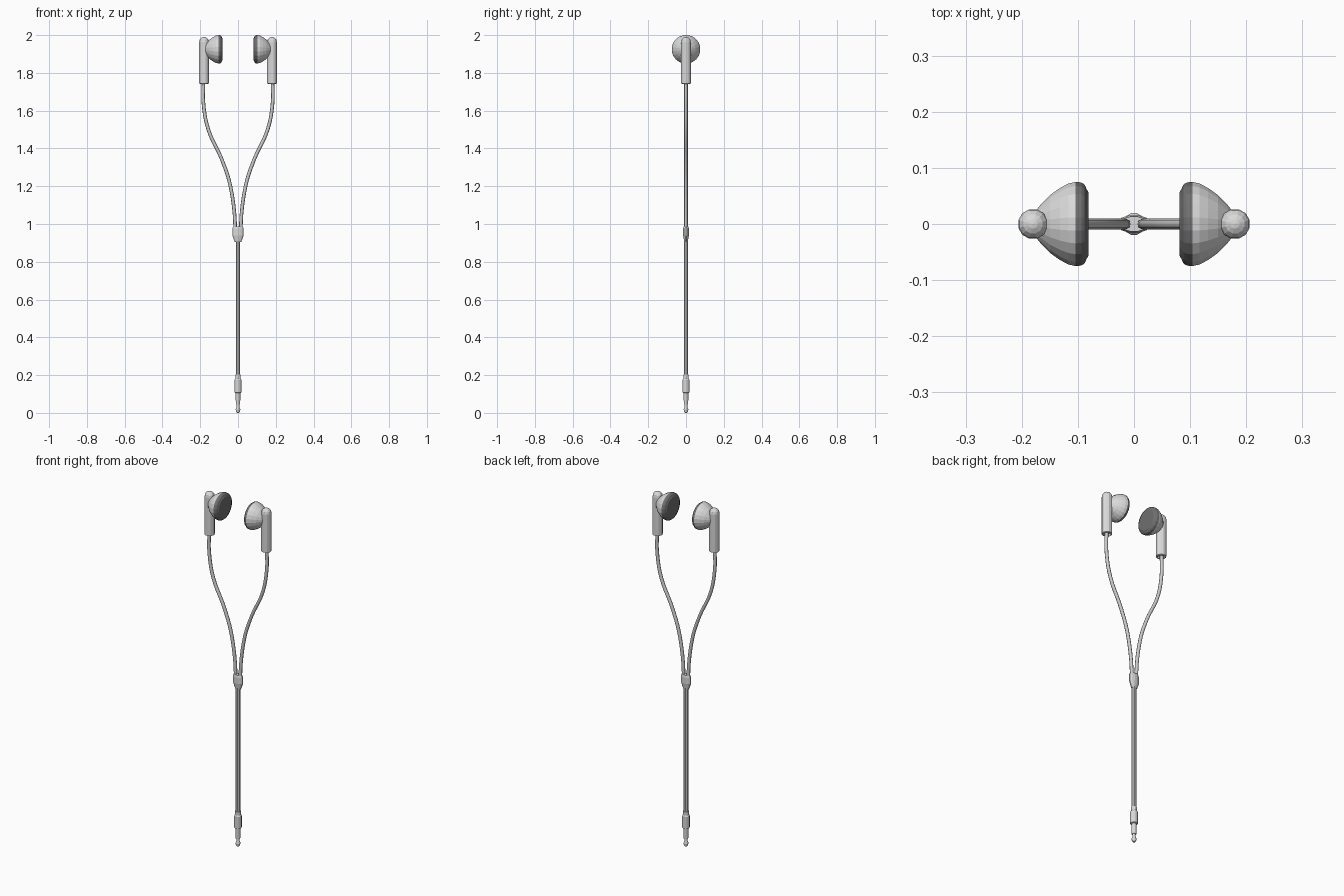
import bpy, bmesh, math
from mathutils import Matrix, Vector

if "Cube" in bpy.data.objects:
    bpy.data.objects.remove(bpy.data.objects["Cube"])


def material(name, v):
    m = bpy.data.materials.new(name)
    m.diffuse_color = (v, v, v, 1)
    m.use_nodes = True
    m.node_tree.nodes["Principled BSDF"].inputs["Base Color"].default_value = m.diffuse_color
    return m


WHITE = material("white plastic", 0.7)
CABLE = material("cable grey", 0.6)
DARK = material("dark grey pad", 0.16)


def lathe(name, profile, sides, mat, matrix=Matrix(), squash=1.0):
    """Revolve (radius, height) points about z, then place with a matrix."""
    bm = bmesh.new()
    rings = []
    for r, z in profile:
        rings.append([bm.verts.new((r * math.cos(a), r * math.sin(a) * squash, z))
                      for a in (2 * math.pi * (i + 0.5) / sides for i in range(sides))])
    for a, b in zip(rings, rings[1:]):
        for i in range(sides):
            j = (i + 1) % sides
            bm.faces.new((a[i], a[j], b[j], b[i]))
    bm.faces.new(rings[0][::-1])
    bm.faces.new(rings[-1])
    bm.transform(matrix)
    bmesh.ops.recalc_face_normals(bm, faces=bm.faces)
    me = bpy.data.meshes.new(name)
    bm.to_mesh(me)
    bm.free()
    me.materials.append(mat)
    ob = bpy.data.objects.new(name, me)
    bpy.context.collection.objects.link(ob)
    return ob


def cable(name, points, radius):
    """Round cable along a smooth path."""
    cu = bpy.data.curves.new(name, 'CURVE')
    cu.dimensions = '3D'
    cu.bevel_depth = radius
    cu.bevel_resolution = 2
    cu.use_fill_caps = True
    sp = cu.splines.new('BEZIER')
    sp.resolution_u = 5
    sp.bezier_points.add(len(points) - 1)
    for bp, (x, z) in zip(sp.bezier_points, points):
        bp.co = (x, 0, z)
        bp.handle_left_type = bp.handle_right_type = 'AUTO'
    cu.materials.append(CABLE)
    ob = bpy.data.objects.new(name, cu)
    bpy.context.collection.objects.link(ob)
    for s in sp.bezier_points[0], sp.bezier_points[-1]:   # vertical ends
        s.handle_left_type = s.handle_right_type = 'FREE'
        s.handle_left = s.co + Vector((0, 0, 0.06))
        s.handle_right = s.co - Vector((0, 0, 0.06))


for side, s in (("left", -1), ("right", 1)):
    # Stem with a domed top and recessed bottom
    dome = [(0.027 * math.cos(t), 1.963 + 0.027 * math.sin(t))
            for t in (math.radians(d) for d in (0, 25, 50, 72, 88))]
    lathe(side + "_stem", [(0.018, 1.755), (0.02, 1.742), (0.027, 1.745)] + dome,
          12, WHITE, Matrix.Translation((s * 0.18, 0, 0)))
    # Earbud: the axis points inward, towards x = 0
    place = Matrix.Translation((0, 0, 1.925)) @ Matrix.Rotation(s * math.pi / 2, 4, 'Y')
    lathe(side + "_earbud_shell",
          [(0.02, 0.178), (0.034, 0.167), (0.052, 0.15), (0.065, 0.132),
           (0.073, 0.117), (0.076, 0.104)], 20, WHITE, place)
    lathe(side + "_earbud_pad",
          [(0.076, 0.104), (0.075, 0.094), (0.071, 0.088), (0.062, 0.084),
           (0.058, 0.0815)], 20, DARK, place)
    # Branch cable
    cable(side + "_cable", [(s * x, z) for x, z in
          ((0.183, 1.76), (0.183, 1.64), (0.157, 1.5), (0.085, 1.34),
           (0.04, 1.2), (0.015, 0.97))], 0.0095)

# Splitter where the branches join
lathe("splitter", [(0.018, 0.905), (0.022, 0.915), (0.031, 0.94), (0.031, 0.975),
                   (0.026, 0.987)], 12, WHITE, squash=0.52)
# Main cable
lathe("main_cable", [(0.0125, 0.19), (0.0125, 0.92)], 8, CABLE)
# Plug: collar, grip, shaft and rounded tip
lathe("plug", [(0.005, 0), (0.011, 0.006), (0.013, 0.018), (0.008, 0.034),
               (0.008, 0.045), (0.012, 0.045), (0.013, 0.105), (0.02, 0.108),
               (0.02, 0.175), (0.015, 0.182), (0.015, 0.203)], 12, WHITE)
